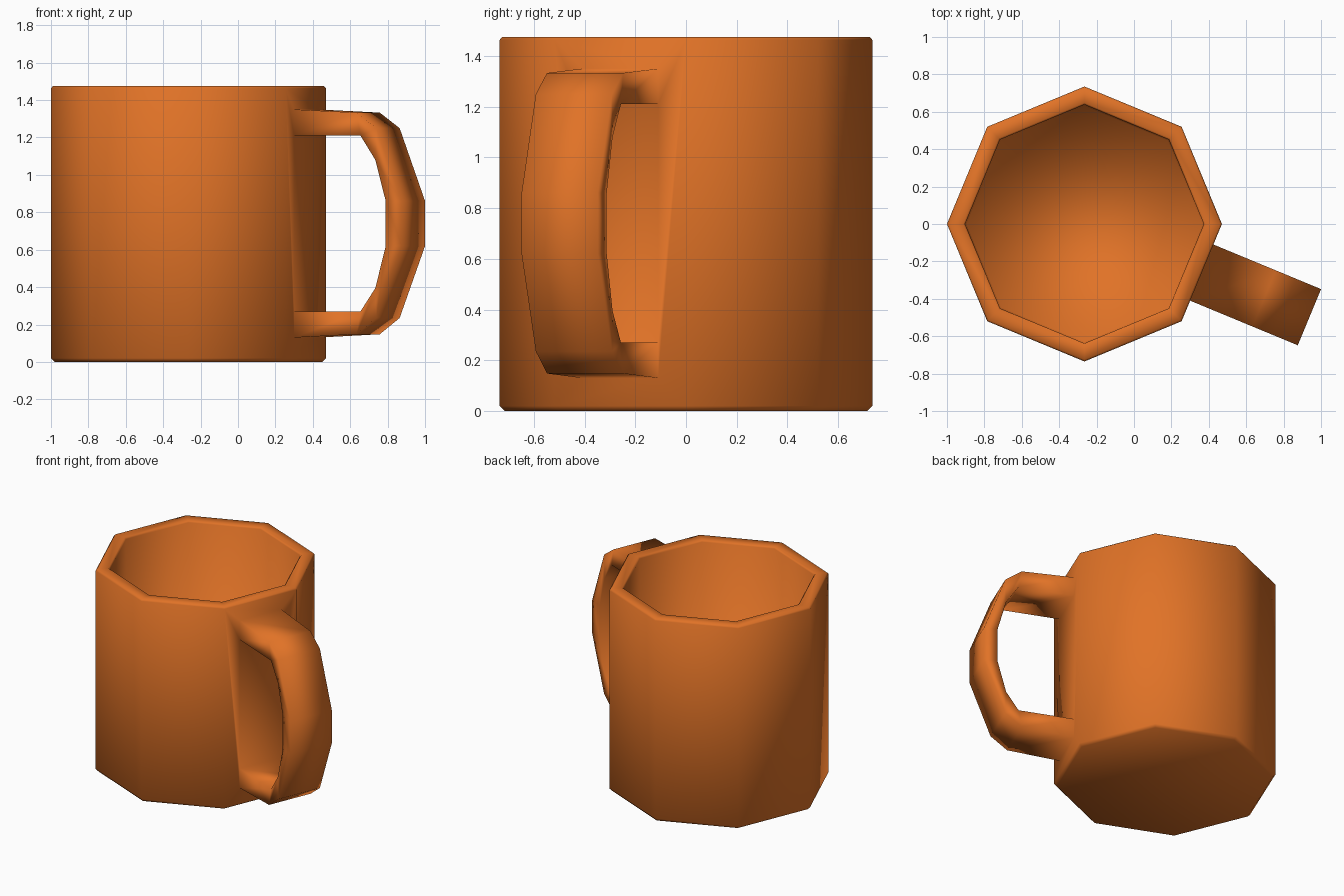
import bpy, bmesh
from math import cos, sin, pi

if "Cube" in bpy.data.objects:
    bpy.data.objects.remove(bpy.data.objects["Cube"])

CX = -0.265          # cup axis
SIDES = 8
bm = bmesh.new()

# Cup: octagonal rings from the underside, over the rim, down to the inner floor
profile = [(0.715, 0), (0.735, 0.02), (0.735, 1.463), (0.725, 1.475),
           (0.648, 1.475), (0.638, 1.463), (0.63, 0.1)]
rings = [[bm.verts.new((CX + r * cos(2 * pi * k / SIDES), r * sin(2 * pi * k / SIDES), z))
          for k in range(SIDES)] for r, z in profile]
for i in range(len(rings) - 1):
    for k in range(SIDES):
        if i == 1 and k == SIDES - 1:
            continue  # wall panel that carries the handle
        n = (k + 1) % SIDES
        bm.faces.new((rings[i][k], rings[i][n], rings[i + 1][n], rings[i + 1][k]))
bm.faces.new(rings[0][::-1])
bm.faces.new(rings[-1])

# Handle: (outer, inner) points as (distance from cup axis, height)
wall = 0.735 * cos(pi / SIDES)
stations = [((wall, 1.35), (wall, 1.21)), ((1.04, 1.333), (1.063, 1.21)),
            ((1.155, 1.25), (1.149, 1.08)), ((1.302, 0.86), (1.209, 0.86)),
            ((1.302, 0.62), (1.209, 0.62)), ((1.155, 0.235), (1.149, 0.395)),
            ((1.04, 0.148), (1.063, 0.27)), ((wall, 0.13), (wall, 0.27))]
A, HALF = -pi / SIDES, 0.1625


def handle_vert(p, side):
    r, z = p
    s = side * HALF
    return bm.verts.new((CX + r * cos(A) - s * sin(A), r * sin(A) + s * cos(A), z))


loops = [[handle_vert(o, -1), handle_vert(o, 1), handle_vert(i, 1), handle_vert(i, -1)]
         for o, i in stations]
for a, b in zip(loops, loops[1:]):
    for j in range(4):
        n = (j + 1) % 4
        bm.faces.new((a[j], a[n], b[n], b[j]))

# Wall panel around and between the handle ends
top, bot = loops[0], loops[-1]
lo_l, lo_r, hi_l, hi_r = rings[1][-1], rings[1][0], rings[2][-1], rings[2][0]
bm.faces.new((hi_l, hi_r, top[1], top[0]))
bm.faces.new((lo_l, lo_r, bot[1], bot[0]))
bm.faces.new((lo_l, bot[0], bot[3], top[3], top[0], hi_l))
bm.faces.new((lo_r, bot[1], bot[2], top[2], top[1], hi_r))
bm.faces.new((bot[3], bot[2], top[2], top[3]))

bmesh.ops.recalc_face_normals(bm, faces=bm.faces[:])
for f in bm.faces:
    f.smooth = True
mesh = bpy.data.meshes.new("mug")
bm.to_mesh(mesh)
bm.free()

mat = bpy.data.materials.new("orange_glaze")
mat.diffuse_color = (0.75, 0.17, 0.02, 1)
mat.use_nodes = True
mat.node_tree.nodes["Principled BSDF"].inputs["Base Color"].default_value = mat.diffuse_color
mesh.materials.append(mat)
mug = bpy.data.objects.new("mug", mesh)
bpy.context.collection.objects.link(mug)
